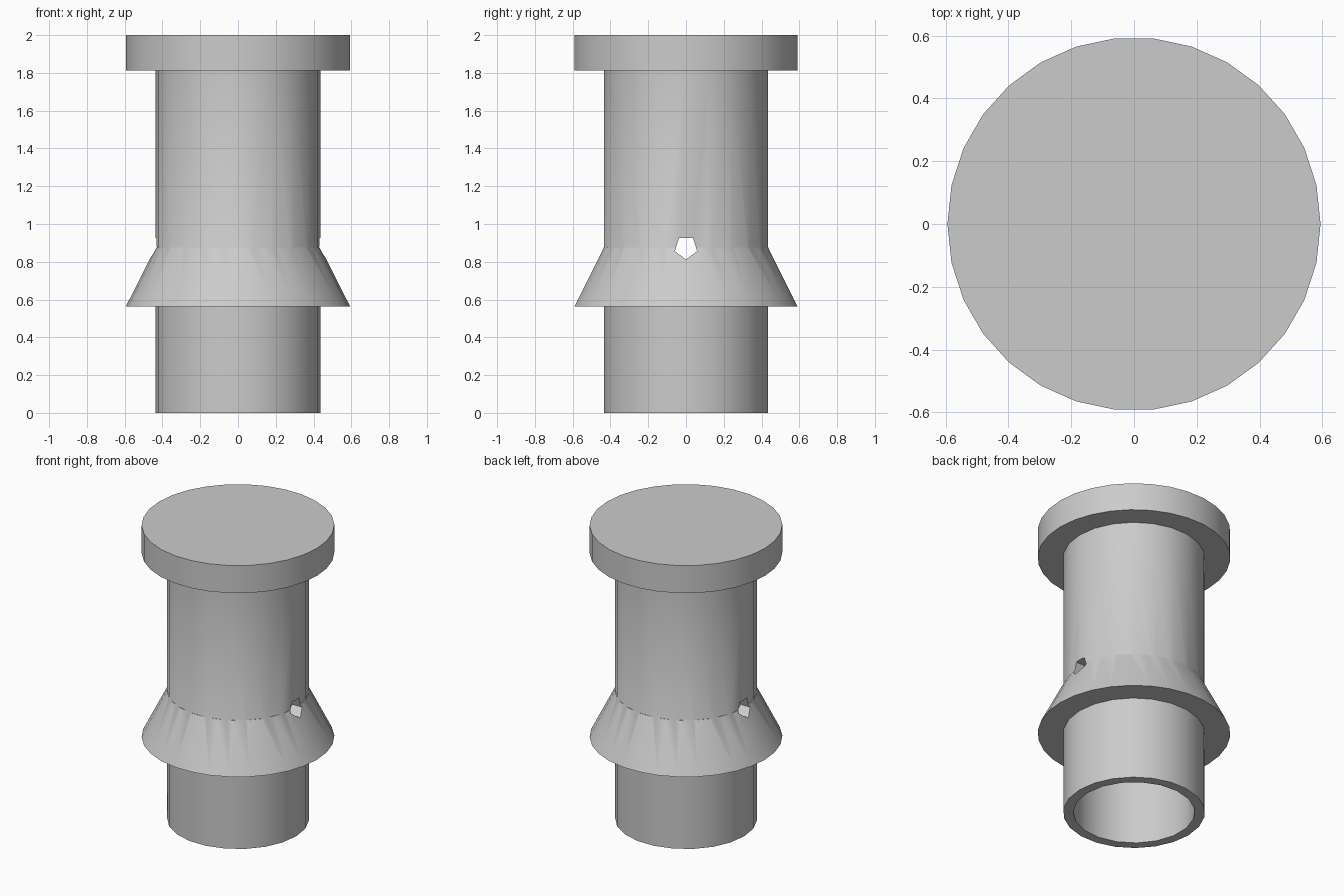
import bpy
import bmesh
from math import cos, sin, pi, radians
from mathutils import Matrix

cube = bpy.data.objects.get("Cube")
if cube:
    bpy.data.objects.remove(cube, do_unlink=True)

grey = bpy.data.materials.new("plain_grey")
grey.use_nodes = True
grey.diffuse_color = (0.6, 0.6, 0.6, 1)
grey.node_tree.nodes["Principled BSDF"].inputs["Base Color"].default_value = (0.6, 0.6, 0.6, 1)


def prism(name, sides, z0, z1, r0, r1=None, turn=None):
    """Closed frustum with its first corner on +x."""
    bm = bmesh.new()
    rings = []
    for z, r in ((z0, r0), (z1, r0 if r1 is None else r1)):
        rings.append([bm.verts.new((r * cos(2 * pi * i / sides), r * sin(2 * pi * i / sides), z))
                      for i in range(sides)])
    low, high = rings
    bm.faces.new(low[::-1])
    bm.faces.new(high)
    for i in range(sides):
        j = (i + 1) % sides
        bm.faces.new((low[i], low[j], high[j], high[i]))
    if turn:
        bmesh.ops.transform(bm, matrix=turn, verts=bm.verts)
    bmesh.ops.recalc_face_normals(bm, faces=bm.faces)
    mesh = bpy.data.meshes.new(name)
    bm.to_mesh(mesh)
    bm.free()
    mesh.materials.append(grey)
    obj = bpy.data.objects.new(name, mesh)
    bpy.context.collection.objects.link(obj)
    return obj


def combine(target, other, operation):
    """Apply a boolean and discard the helper."""
    other.hide_render = True
    mod = target.modifiers.new(operation.lower(), 'BOOLEAN')
    mod.operation = operation
    mod.solver = 'EXACT'
    mod.object = other
    bpy.context.view_layer.objects.active = target
    bpy.ops.object.modifier_apply(modifier=mod.name)
    bpy.data.objects.remove(other, do_unlink=True)


# Tube with flared collar and closed top flange
body = prism("capped_tube", 22, 0, 1.9, 0.4375)
combine(body, prism("collar", 30, 0.5625, 0.875, 0.594, 0.4375), 'UNION')
combine(body, prism("top_flange", 30, 1.8125, 2, 0.594), 'UNION')

# Bore open at the bottom
combine(body, prism("bore", 19, -0.1, 1.8125, 0.375), 'DIFFERENCE')

# Five-sided pin hole running side to side
across = Matrix.Translation((0, 0, 0.875)) @ Matrix.Rotation(radians(90), 4, 'Y')
combine(body, prism("pin_hole", 5, -1, 1, 0.0625, turn=across), 'DIFFERENCE')

bpy.ops.object.select_all(action='DESELECT')
body.select_set(True)
bpy.context.view_layer.objects.active = body
bpy.ops.object.shade_smooth_by_angle(angle=radians(30))
